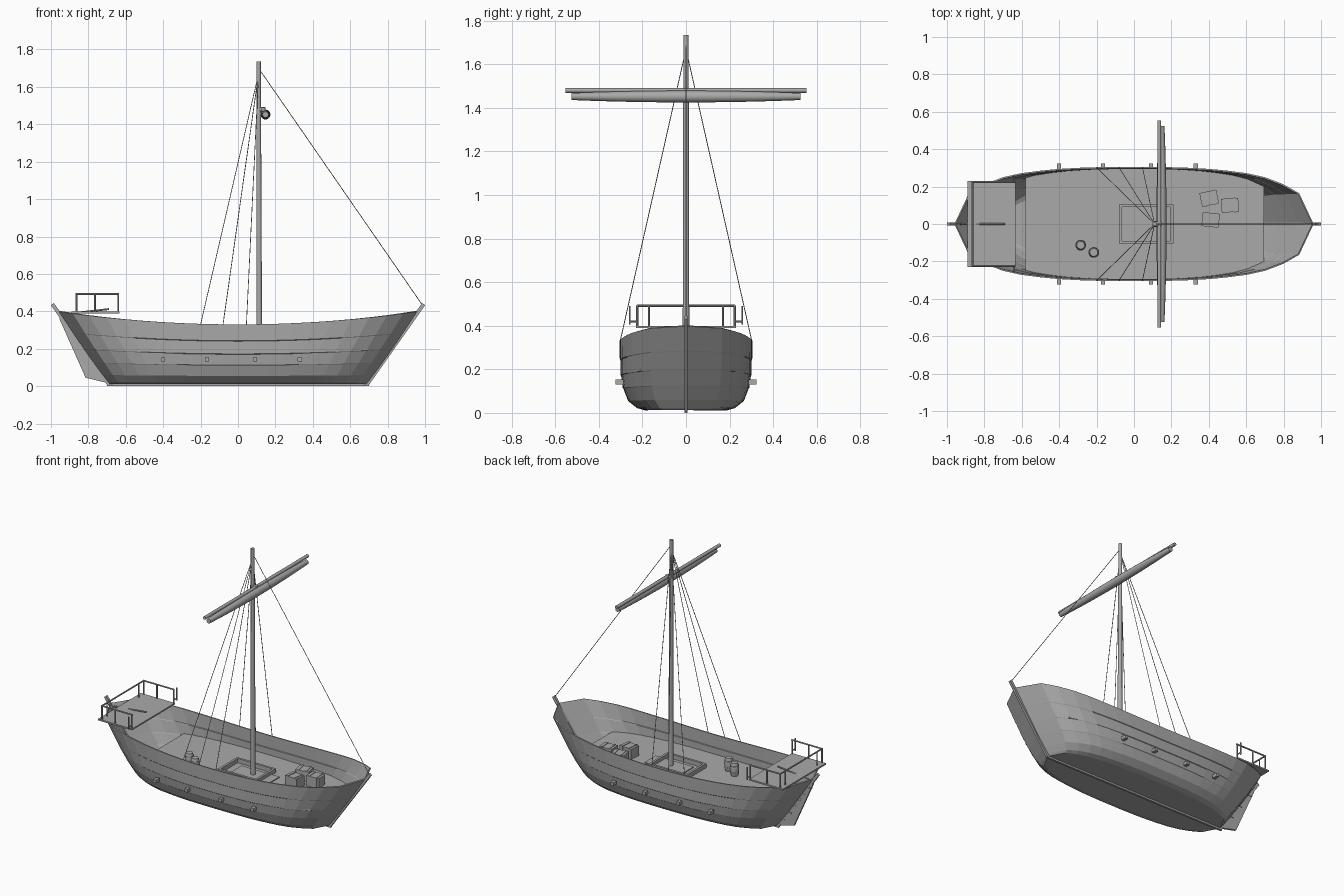
import bpy, bmesh, math
from mathutils import Vector, Matrix

if "Cube" in bpy.data.objects:
    bpy.data.objects.remove(bpy.data.objects["Cube"])

GREY = bpy.data.materials.new("weathered_grey")
GREY.diffuse_color = (0.4, 0.4, 0.4, 1)
GREY.use_nodes = True
GREY.node_tree.nodes["Principled BSDF"].inputs["Base Color"].default_value = GREY.diffuse_color


def finish(name, bm, smooth=False):
    bmesh.ops.recalc_face_normals(bm, faces=bm.faces)
    me = bpy.data.meshes.new(name)
    bm.to_mesh(me)
    bm.free()
    me.materials.append(GREY)
    ob = bpy.data.objects.new(name, me)
    bpy.context.collection.objects.link(ob)
    if smooth:
        bpy.ops.object.select_all(action='DESELECT')
        ob.select_set(True)
        bpy.context.view_layer.objects.active = ob
        bpy.ops.object.shade_smooth_by_angle(angle=math.radians(40))
    return ob


def box(name, centre, size, turn=0):
    bm = bmesh.new()
    m = (Matrix.Translation(centre) @ Matrix.Rotation(math.radians(turn), 4, 'Z')
         @ Matrix.Diagonal((*size, 1)))
    bmesh.ops.create_cube(bm, size=1, matrix=m)
    return finish(name, bm)


def rod(name, a, b, r1, r2=None, sides=10):
    a, b = Vector(a), Vector(b)
    d = b - a
    bm = bmesh.new()
    m = Matrix.Translation((a + b) / 2) @ d.to_track_quat('Z', 'Y').to_matrix().to_4x4()
    bmesh.ops.create_cone(bm, cap_ends=True, segments=sides, radius1=r1,
                          radius2=r1 if r2 is None else r2, depth=d.length, matrix=m)
    return finish(name, bm, sides > 6)


def lathe(name, profile, matrix, sides=14):
    """Closed solid from (radius, height) pairs."""
    bm = bmesh.new()
    rings = [[bm.verts.new(matrix @ Vector((r * math.cos(k * math.tau / sides),
                                            r * math.sin(k * math.tau / sides), h)))
              for k in range(sides)] for r, h in profile]
    for lo, hi in zip(rings, rings[1:]):
        for k in range(sides):
            j = (k + 1) % sides
            bm.faces.new((lo[k], lo[j], hi[j], hi[k]))
    bm.faces.new(rings[0])
    bm.faces.new(rings[-1])
    return finish(name, bm, True)


def plate(name, points, thick):
    """Extrude a flat outline of 3D points by a vector."""
    bm = bmesh.new()
    f = bm.faces.new([bm.verts.new(p) for p in points])
    ext = bmesh.ops.extrude_face_region(bm, geom=[f])
    bmesh.ops.translate(bm, vec=thick, verts=[v for v in ext['geom'] if isinstance(v, bmesh.types.BMVert)])
    return finish(name, bm)


# Hull: plan outline lofted through plank levels
PLAN = [(0, 1), (.1, 1), (.21, .995), (.31, .985), (.42, .965), (.52, .935),
        (.63, .89), (.73, .82), (.83, .70), (.92, .54), (1, 0)]
LEVELS = [(.012, .19), (.022, .225), (.055, .266), (.11, .287), (.113, .29), (.17, .298),
          (.173, .301), (.24, .301), (.243, .304), (.33, .305)]


def plan_width(u):
    u = abs(u)
    for (a, fa), (b, fb) in zip(PLAN, PLAN[1:]):
        if u <= b:
            return fa + (fb - fa) * (u - a) / (b - a)
    return 0


us = [-u for u, _ in reversed(PLAN)] + [u for u, _ in PLAN[1:]]
loop = [(u, 1) for u in us] + [(u, -1) for u in reversed(us[1:-1])]
bm = bmesh.new()
rings = []
for z, w in LEVELS:
    length = .69 + .27 * (z - .012) / .318
    rings.append([bm.verts.new((u * length, s * w * plan_width(u),
                                z + .068 * u * u * (z / .33) ** 1.5)) for u, s in loop])
n = len(loop)
for lo, hi in zip(rings, rings[1:]):
    for k in range(n):
        j = (k + 1) % n
        bm.faces.new((lo[k], lo[j], hi[j], hi[k]))
bm.faces.new(rings[0])
hull = finish("hull", bm)
mod = hull.modifiers.new("thickness", 'SOLIDIFY')
mod.thickness = .008
mod.offset = -1

# Deck, cut straight at both ends
DECK = .2
xs = [-.58 + 1.275 * k / 12 for k in range(13)]
edge = [(x, .299 * plan_width(x / .847) - .002) for x in xs]
plate("deck", [(x, -y, DECK - .01) for x, y in edge] + [(x, y, DECK - .01) for x, y in reversed(edge)],
      (0, 0, .01))

# Keel and raking end posts
box("keel", (0, 0, .009), (1.4, .014, .018))
for s, name in ((1, "stem_post"), (-1, "stern_post")):
    plate(name, [(s * .675, -.008, .01), (s * .70, -.008, .006), (s * 1.0, -.008, .432),
                 (s * .985, -.008, .445)], (0, .016, 0))

# Rudder with hinges and tiller
plate("rudder", [(-.69, -.007, .015), (-.815, -.007, .045), (-.955, -.007, .36),
                 (-.955, -.007, .385), (-.94, -.007, .36)], (0, .014, 0))
for x, z in ((-.925, .33), (-.85, .225), (-.78, .125)):
    box("rudder_hinge", (x, 0, z), (.03, .022, .008))
rod("tiller", (-.93, 0, .385), (-.69, 0, .412), .005, sides=8)

# Projecting beam ends
for x in (-.4, -.165, .09, .33):
    for s in (-1, 1):
        box("beam_end", (x, s * .305, .142), (.022, .036, .022))

# Mast, yard and furled sail
rod("mast", (.114, 0, .02), (.11, 0, 1.735), .016, .012, 12)
rod("yard", (.135, -.553, 1.48), (.135, .553, 1.48), .011)
along_y = Matrix.Translation((.147, 0, 1.452)) @ Matrix.Rotation(-math.pi / 2, 4, 'X')
lathe("furled_sail", [(.027 - .011 * (t / 5) ** 2, t * .105) for t in range(-5, 6)], along_y, 12)
rod("yard_lashing", (.11, 0, 1.48), (.147, 0, 1.48), .013)

# Rigging
rod("forestay", (.11, 0, 1.70), (.985, 0, .435), .002, sides=6)
for x in (-.2, -.08, .045):
    for s in (-1, 1):
        rod("shroud", (.11, 0, 1.67), (x, s * .302, .33), .002, sides=6)

# Stern platform with railing
box("stern_platform", (-.762, 0, .394), (.255, .46, .01))
RAIL = .492
for s in (-1, 1):
    y = s * .224
    rod("side_rail", (-.868, y, RAIL), (-.635, y, RAIL), .005, sides=8)
    for x in (-.864, -.765, -.64):
        rod("rail_post", (x, y, .398), (x, y, RAIL), .005, sides=8)
    rod("inner_post", (-.864, s * .17, .398), (-.864, s * .17, RAIL), .004, sides=8)
    rod("outer_post", (-.64, s * .258, .405), (-.64, s * .258, .49), .004, sides=8)
    rod("post_tie", (-.64, y, .42), (-.64, s * .258, .42), .004, sides=8)
rod("stern_rail", (-.864, -.224, RAIL), (-.864, .224, RAIL), .005, sides=8)

# Hatch coaming and boards around the mast
for s in (-1, 1):
    box("hatch_side", (.065, s * .0975, DECK + .014), (.29, .015, .03))
    box("hatch_end", (.065 + s * .1375, 0, DECK + .014), (.015, .18, .03))
box("hatch_board", (.127, 0, DECK + .003), (.285, .12, .006))

# Cargo: banded crates and barrels
for x, y, turn in ((.402, .138, 12), (.513, .1, 4), (.41, .022, -6)):
    box("crate", (x, y, DECK + .034), (.092, .074, .068), turn)
    for d in (-.026, .026):
        a = math.radians(turn)
        box("crate_band", (x + d * math.cos(a), y + d * math.sin(a), DECK + .035),
            (.01, .079, .073), turn)
for x, y in ((-.285, -.113), (-.215, -.152)):
    lathe("barrel", [(.021, 0), (.027, .022), (.029, .044), (.027, .066), (.021, .088)],
          Matrix.Translation((x, y, DECK)))
    for h in (.022, .066):
        lathe("barrel_hoop", [(.0285, h - .004), (.0285, h + .004)], Matrix.Translation((x, y, DECK)))
